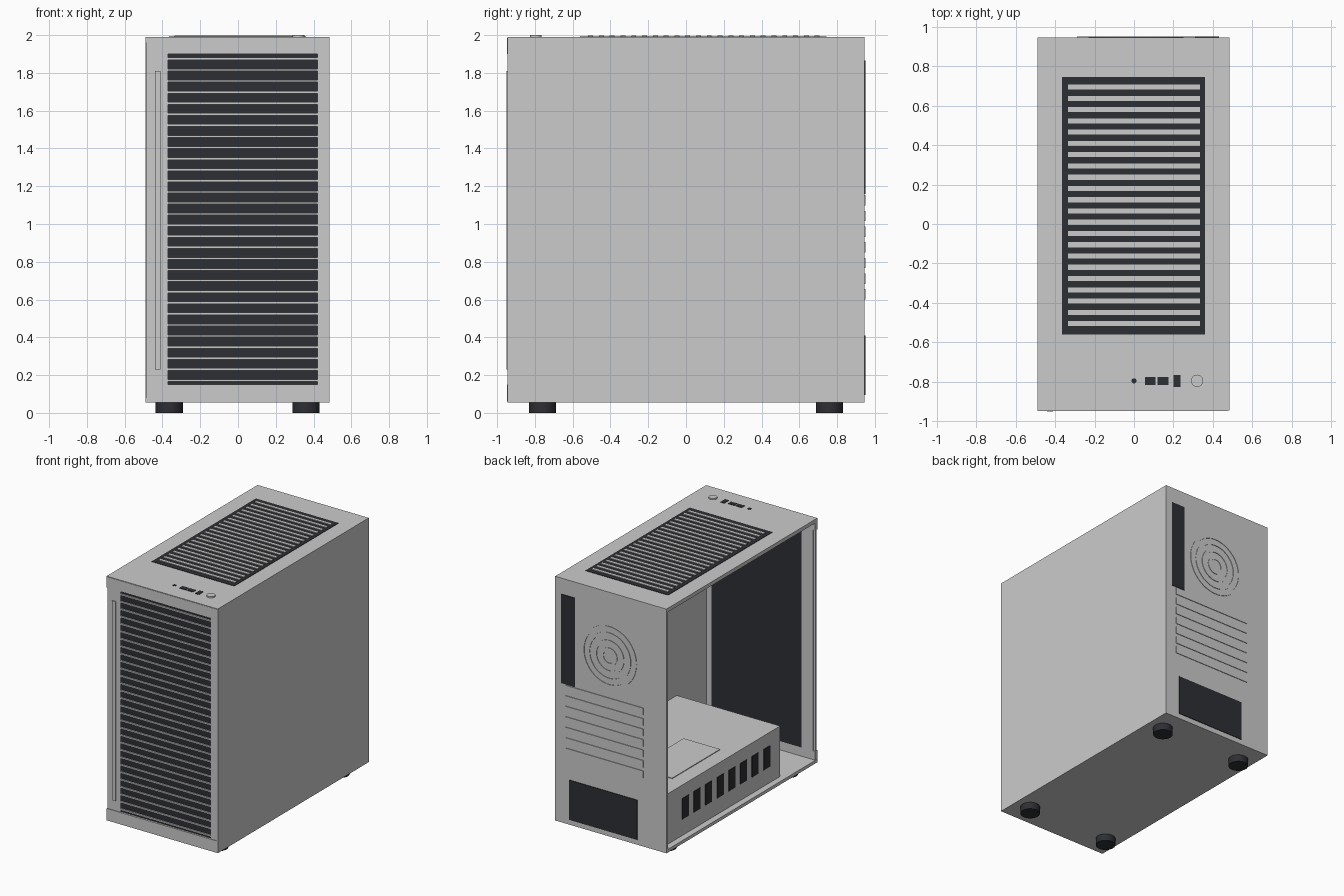
import bpy, bmesh, math
from mathutils import Matrix

if "Cube" in bpy.data.objects:
    bpy.data.objects.remove(bpy.data.objects["Cube"])

dark = bpy.data.materials.new("dark_plastic")
dark.diffuse_color = (0.027, 0.028, 0.034, 1)
dark.use_nodes = True
dark.node_tree.nodes["Principled BSDF"].inputs["Base Color"].default_value = dark.diffuse_color


def finish(name, bm, mat=None, bevel=0):
    me = bpy.data.meshes.new(name)
    bm.to_mesh(me)
    bm.free()
    ob = bpy.data.objects.new(name, me)
    bpy.context.collection.objects.link(ob)
    if mat:
        me.materials.append(mat)
    if bevel:
        m = ob.modifiers.new("bevel", "BEVEL")
        m.width, m.segments = bevel, 2
    return ob


def boxes(name, items, mat=None, bevel=0):
    """Each item is (x0, x1, y0, y1, z0, z1)."""
    bm = bmesh.new()
    for x0, x1, y0, y1, z0, z1 in items:
        m = Matrix.Translation(((x0 + x1) / 2, (y0 + y1) / 2, (z0 + z1) / 2))
        m = m @ Matrix.Diagonal((x1 - x0, y1 - y0, z1 - z0, 1))
        bmesh.ops.create_cube(bm, size=1, matrix=m)
    return finish(name, bm, mat, bevel)


def smooth(ob):
    bpy.ops.object.select_all(action="DESELECT")
    bpy.context.view_layer.objects.active = ob
    ob.select_set(True)
    bpy.ops.object.shade_smooth_by_angle()


def cylinder(name, x, y, z0, z1, r, mat=None):
    bm = bmesh.new()
    bmesh.ops.create_cone(bm, cap_ends=True, segments=32, radius1=r, radius2=r, depth=z1 - z0,
                          matrix=Matrix.Translation((x, y, (z0 + z1) / 2)))
    ob = finish(name, bm, mat)
    smooth(ob)
    return ob


def ring(name, x, y, z, r0, r1, depth):
    """Flat ring standing proud of the back wall."""
    bm = bmesh.new()
    n, loops = 48, []
    for i in range(n):
        a = 2 * math.pi * i / n
        loops.append([bm.verts.new((x + r * math.cos(a), y + d, z + r * math.sin(a)))
                      for r, d in ((r0, 0), (r0, depth), (r1, depth), (r1, 0))])
    for i in range(n):
        a, b = loops[i], loops[(i + 1) % n]
        for k in range(4):
            bm.faces.new((a[k], a[(k + 1) % 4], b[(k + 1) % 4], b[k]))
    bmesh.ops.recalc_face_normals(bm, faces=bm.faces)
    smooth(finish(name, bm))


# Shell: the left side is open
boxes("top_panel", [(-0.49, 0.485, -0.945, 0.945, 1.96, 1.99)])
boxes("floor_panel", [(-0.49, 0.485, -0.945, 0.945, 0.055, 0.08)])
boxes("right_side_panel", [(0.465, 0.485, -0.945, 0.945, 0.055, 1.99)])
boxes("back_panel", [(-0.49, 0.47, 0.925, 0.945, 0.06, 1.98)])

# Front frame
boxes("front_top_bar", [(-0.488, 0.475, -0.947, -0.92, 1.90, 1.985)])
boxes("front_bottom_bar", [(-0.488, 0.475, -0.947, -0.92, 0.06, 0.15)])
boxes("front_left_pillar", [(-0.47, -0.37, -0.942, -0.92, 0.15, 1.90)])
boxes("front_right_pillar", [(0.42, 0.47, -0.942, -0.92, 0.15, 1.90)])
boxes("side_opening_front_rail", [(-0.488, -0.472, -0.94, -0.925, 0.10, 1.95)])
boxes("front_accent_strip", [(-0.44, -0.41, -0.95, -0.94, 0.23, 1.81)])

# Front grille
boxes("front_grille_backing", [(-0.37, 0.42, -0.932, -0.918, 0.15, 1.90)], dark)
boxes("front_grille_slats", [(-0.37, 0.42, -0.944, -0.93, z - 0.006, z + 0.006)
                             for z in [0.172 + 0.0587 * i for i in range(30)]])

# Top vent
boxes("top_vent_backing", [(-0.365, 0.36, -0.56, 0.745, 1.985, 1.993)], dark)
boxes("top_vent_slats", [(-0.335, 0.335, y - 0.013, y + 0.013, 1.99, 1.998)
                         for y in [-0.505 + 0.0571 * i for i in range(22)]])

# Top controls
boxes("top_ports", [(0.055, 0.11, -0.815, -0.775, 1.985, 1.993),
                    (0.12, 0.175, -0.815, -0.775, 1.985, 1.993),
                    (0.20, 0.235, -0.825, -0.765, 1.985, 1.993)], dark)
cylinder("audio_jack", 0.0, -0.795, 1.985, 1.993, 0.013, dark)
cylinder("power_button", 0.32, -0.795, 1.985, 2.0, 0.031)

# Back details
boxes("rear_io_opening", [(0.31, 0.43, 0.94, 0.95, 1.16, 1.865)], dark)
boxes("power_supply_opening", [(-0.235, 0.362, 0.94, 0.95, 0.095, 0.41)], dark)
boxes("expansion_slot_covers", [(-0.29, 0.39, 0.94, 0.95, z, z + 0.055)
                                for z in [0.60 + 0.083 * i for i in range(7)]])
for i, r in enumerate((0.06, 0.12, 0.18, 0.23)):
    ring(f"rear_fan_ring_{i + 1}", 0.01, 0.944, 1.48, r - 0.01, r + 0.01, 0.005)

# Interior power supply shroud
boxes("shroud", [(-0.44, 0.466, -0.55, 0.926, 0.078, 0.48)])
boxes("shroud_vents", [(-0.445, -0.43, y - 0.04, y + 0.04, 0.21, 0.375)
                       for y in [-0.38 + 0.1455 * i for i in range(8)]], dark)
boxes("shroud_top_plate", [(-0.32, 0.0, 0.03, 0.63, 0.475, 0.486)])

# Feet
for fx, sx in ((-0.364, "left"), (0.36, "right")):
    for fy, sy in ((-0.76, "front"), (0.76, "back")):
        cylinder(f"foot_{sy}_{sx}", fx, fy, 0, 0.058, 0.072, dark)
